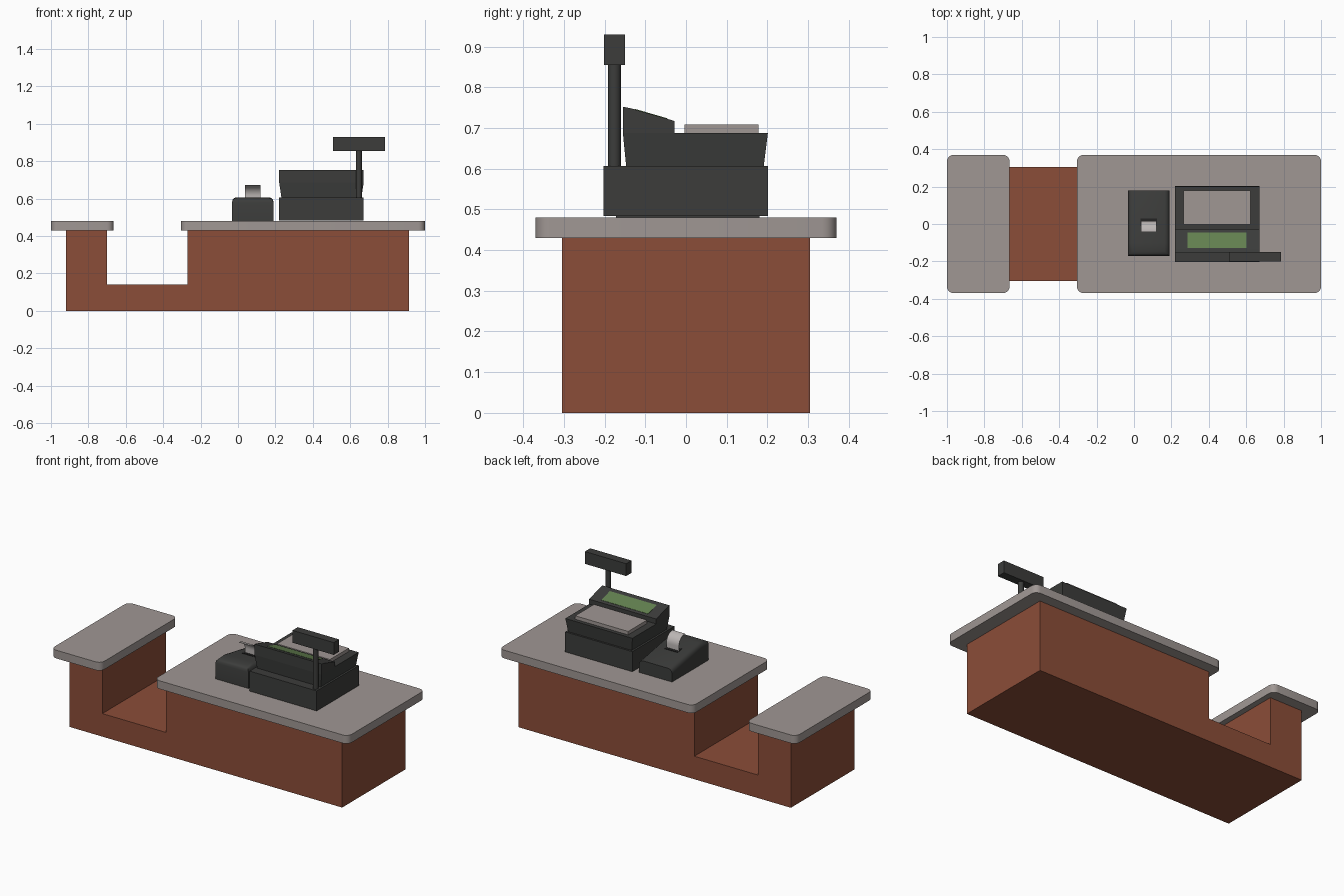
import bpy, bmesh, math
from mathutils import Vector

if "Cube" in bpy.data.objects:
    bpy.data.objects.remove(bpy.data.objects["Cube"])


def material(name, rgb):
    m = bpy.data.materials.new(name)
    m.diffuse_color = (*rgb, 1)
    m.use_nodes = True
    m.node_tree.nodes["Principled BSDF"].inputs["Base Color"].default_value = m.diffuse_color
    return m


BROWN = material("brown_panel", (0.26, 0.075, 0.04))
STONE = material("warm_grey", (0.35, 0.31, 0.295))
DARK = material("dark_plastic", (0.045, 0.046, 0.044))
SLOT = material("black_slot", (0.015, 0.015, 0.015))
GREEN = material("green_screen", (0.125, 0.22, 0.08))
PAPER = material("paper", (0.50, 0.47, 0.46))


def finish(name, bm, mat):
    bmesh.ops.recalc_face_normals(bm, faces=bm.faces)
    me = bpy.data.meshes.new(name)
    bm.to_mesh(me)
    bm.free()
    me.materials.append(mat)
    ob = bpy.data.objects.new(name, me)
    bpy.context.collection.objects.link(ob)
    return ob


def prism(bm, points, offset):
    """Extrude a closed loop of 3D points along an offset."""
    f = bm.faces.new([bm.verts.new(p) for p in points])
    new = bmesh.ops.extrude_face_region(bm, geom=[f], use_keep_orig=True)["geom"]
    for v in new:
        if isinstance(v, bmesh.types.BMVert):
            v.co += Vector(offset)


def box(name, x, y, z, mat, grow=(0, 0, 0, 0)):
    """Box from ranges; grow moves the top edges (x0, x1, y0, y1)."""
    bm = bmesh.new()
    bmesh.ops.create_cube(bm, size=1)
    for v in bm.verts:
        i, j, k = (int(c > 0) for c in v.co)
        v.co = (x[i] + k * grow[i], y[j] + k * grow[2 + j], z[k])
    return finish(name, bm, mat)


def side_profile(name, yz, x, mat):
    bm = bmesh.new()
    prism(bm, [(x[0], a, b) for a, b in yz], (x[1] - x[0], 0, 0))
    return finish(name, bm, mat)


def smooth(ob, angle=35):
    bpy.ops.object.select_all(action="DESELECT")
    ob.select_set(True)
    bpy.context.view_layer.objects.active = ob
    bpy.ops.object.shade_smooth_by_angle(angle=math.radians(angle))


def bevel(ob, pick, width, segments):
    bm = bmesh.new()
    bm.from_mesh(ob.data)
    bmesh.ops.bevel(bm, geom=[e for e in bm.edges if pick(*[v.co for v in e.verts])],
                    offset=width, segments=segments, profile=0.5, affect="EDGES")
    bm.to_mesh(ob.data)
    bm.free()


# Counter base with the walk-in notch
bm = bmesh.new()
front = [(-0.92, 0), (0.915, 0), (0.915, 0.43), (-0.27, 0.43),
         (-0.27, 0.14), (-0.70, 0.14), (-0.70, 0.43), (-0.92, 0.43)]
prism(bm, [(x, -0.305, z) for x, z in front], (0, 0.61, 0))
finish("counter_base", bm, BROWN)

# Worktops with rounded corners
for name, xs in (("left_worktop", (-1.0, -0.665)), ("right_worktop", (-0.305, 1.0))):
    top = box(name, xs, (-0.37, 0.37), (0.43, 0.48), STONE)
    bevel(top, lambda a, b: abs(a.z - b.z) > 0.01, 0.036, 5)
    smooth(top)

# Register: drawer, flared body, display hood and keypad
box("cash_drawer", (0.22, 0.672), (-0.203, 0.202), (0.484, 0.606), DARK)
box("register_body", (0.232, 0.66), (-0.147, 0.191), (0.606, 0.687), DARK,
    grow=(-0.012, 0.012, -0.008, 0.01))
side_profile("display_hood", [(-0.155, 0.687), (-0.028, 0.687), (-0.028, 0.717),
             (-0.135, 0.748), (-0.155, 0.752)], (0.22, 0.672), DARK)
box("keypad", (0.265, 0.622), (-0.004, 0.178), (0.685, 0.708), STONE)

# Operator screen lying on the sloped hood
slope = lambda y: 0.717 - (y + 0.028) * 0.031 / 0.107
side_profile("operator_screen", [(-0.127, slope(-0.127) - 0.004), (-0.046, slope(-0.046) - 0.004),
             (-0.046, slope(-0.046) + 0.0015), (-0.127, slope(-0.127) + 0.0015)],
             (0.287, 0.602), GREEN)

# Customer display on its pole
bm = bmesh.new()
bmesh.ops.create_cone(bm, cap_ends=True, segments=16, radius1=0.016, radius2=0.016, depth=0.256)
bmesh.ops.translate(bm, verts=bm.verts, vec=(0.646, -0.176, 0.732))
smooth(finish("display_pole", bm, DARK))
box("customer_display", (0.508, 0.786), (-0.201, -0.15), (0.855, 0.93), DARK)

# Receipt printer, higher at the front, with softened upper edges
printer = side_profile("receipt_printer", [(-0.172, 0.48), (0.18, 0.48), (0.18, 0.557),
                       (-0.10, 0.607), (-0.172, 0.603)], (-0.032, 0.19), DARK)
bevel(printer, lambda a, b: min(a.z, b.z) > 0.55 and
      (abs(a.x - b.x) < 0.01 or a.y < -0.15), 0.026, 3)
smooth(printer)
side_profile("paper_slot", [(-0.01, 0.580), (0.03, 0.573), (0.03, 0.586), (-0.01, 0.593)],
             (0.035, 0.123), SLOT)

# Receipt curling forward out of the slot
arc = [(-0.042 + 0.058 * math.cos(t), 0.614 + 0.058 * math.sin(t))
       for t in (math.radians(90 * i / 10) for i in range(11))]
inner = [(-0.042 + 0.055 * math.cos(t), 0.614 + 0.055 * math.sin(t))
         for t in (math.radians(90 * i / 10) for i in range(11))]
smooth(side_profile("receipt", [(0.016, 0.58)] + arc + inner[::-1] + [(0.013, 0.58)],
                    (0.037, 0.121), PAPER))
